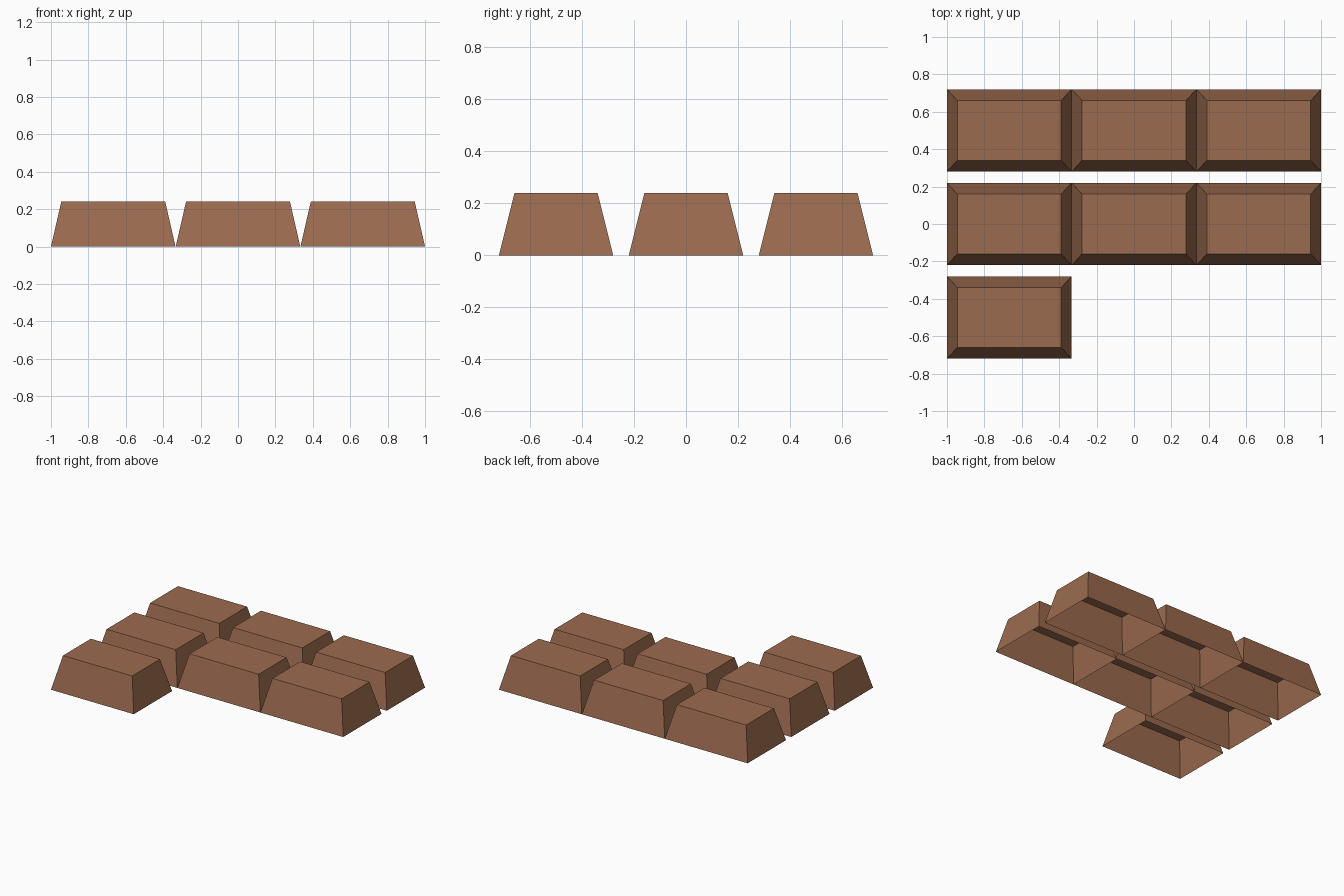
import bpy, bmesh

if "Cube" in bpy.data.objects:
    bpy.data.objects.remove(bpy.data.objects["Cube"])

# One flat milk-chocolate colour
choc = bpy.data.materials.new("milk_chocolate")
choc.diffuse_color = (0.33, 0.147, 0.078, 1)
choc.use_nodes = True
choc.node_tree.nodes["Principled BSDF"].inputs["Base Color"].default_value = choc.diffuse_color

W, D, H = 0.666, 0.44, 0.24   # base width, depth, height of one piece
INSET_X, INSET_Y = 0.055, 0.06  # slope of the sides


def chocolate_piece(name, x, y):
    """Tapered block, open underneath."""
    bm = bmesh.new()
    bmesh.ops.create_cube(bm, size=1)
    for v in bm.verts:
        top = v.co.z > 0
        sx, sy = v.co.x * 2, v.co.y * 2
        v.co.x = sx * (W / 2 - (INSET_X if top else 0))
        v.co.y = sy * (D / 2 - (INSET_Y if top else 0))
        v.co.z = H if top else 0
    bm.normal_update()
    bottom = [f for f in bm.faces if f.normal.z < -0.9]
    bmesh.ops.delete(bm, geom=bottom, context='FACES_ONLY')
    me = bpy.data.meshes.new(name)
    bm.to_mesh(me)
    bm.free()
    me.materials.append(choc)
    ob = bpy.data.objects.new(name, me)
    ob.location = (x, y, 0)
    bpy.context.collection.objects.link(ob)


# Two full rows at the back, a single piece left in the front row
for row, (y, count) in enumerate([(0.5, 3), (0.0, 3), (-0.5, 1)]):
    for col in range(count):
        chocolate_piece(f"chocolate_piece_{row + 1}_{col + 1}", (col - 1) * 0.667, y)
